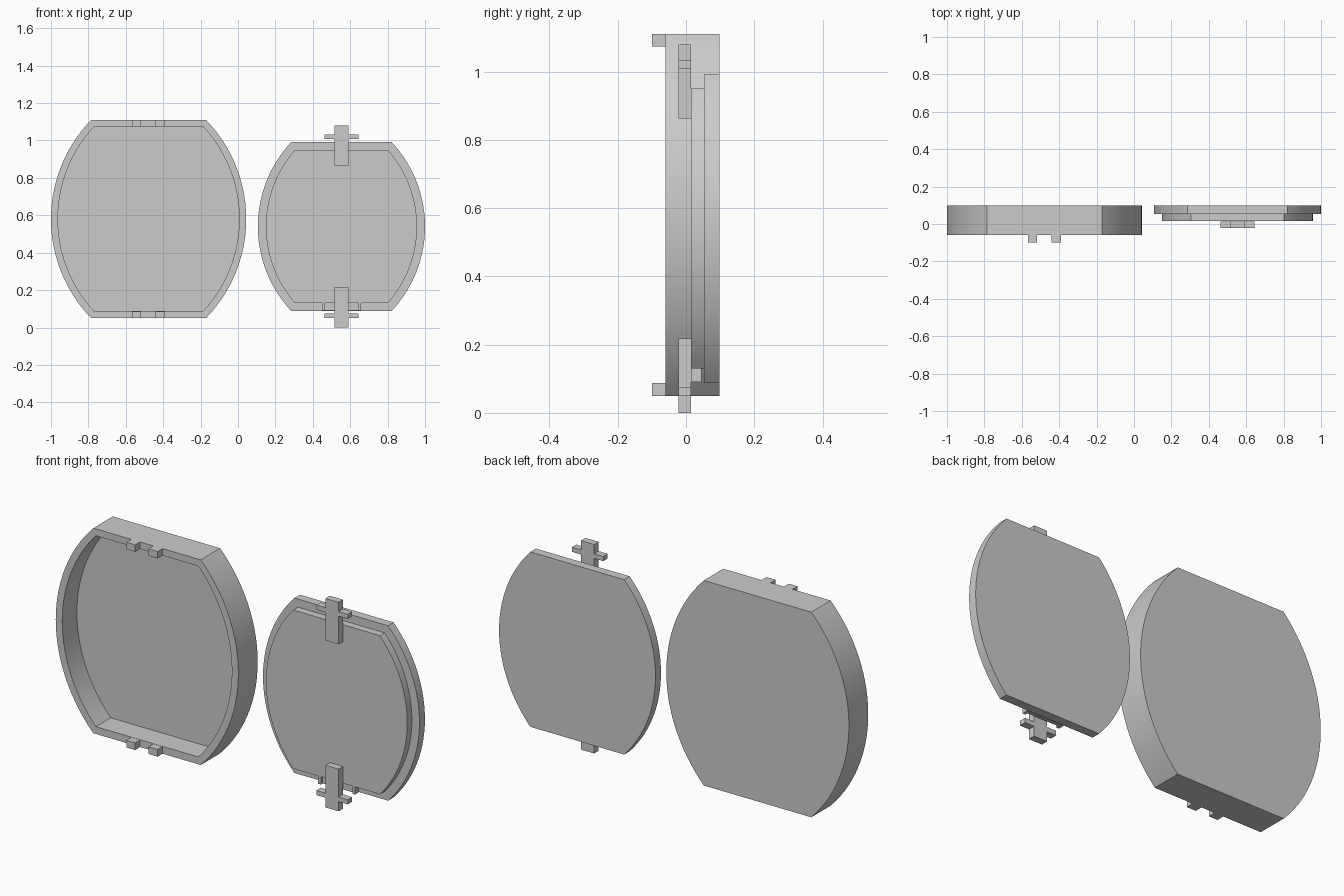
import bpy, bmesh, math

cube = bpy.data.objects.get("Cube")
if cube:
    bpy.data.objects.remove(cube, do_unlink=True)

grey = bpy.data.materials.new("plain grey")
grey.use_nodes = True
grey.diffuse_color = (0.6, 0.6, 0.6, 1)
grey.node_tree.nodes["Principled BSDF"].inputs["Base Color"].default_value = (0.6, 0.6, 0.6, 1)


def finish(bm, name):
    bmesh.ops.recalc_face_normals(bm, faces=bm.faces)
    mesh = bpy.data.meshes.new(name)
    bm.to_mesh(mesh)
    bm.free()
    mesh.materials.append(grey)
    obj = bpy.data.objects.new(name, mesh)
    bpy.context.collection.objects.link(obj)
    return obj


def barrel(cx, half_w, flat, z0, z1, steps=28):
    """Outline with flat top and bottom and one circular arc on each side."""
    h, cz, sag = (z1 - z0) / 2, (z0 + z1) / 2, half_w - flat
    r = (h * h + sag * sag) / (2 * sag)
    a = math.asin(h / r)
    arc = [(half_w - r + r * math.cos(t), r * math.sin(t))
           for t in (a * (2 * i / steps - 1) for i in range(steps + 1))]
    pts = arc + [(-x, -z) for x, z in arc]
    return [(cx + x, cz + z) for x, z in pts]


def stepped_shell(name, levels):
    """Join matching outlines placed at successive depths, capping both ends."""
    bm = bmesh.new()
    rings = [[bm.verts.new((x, y, z)) for x, z in outline] for outline, y in levels]
    n = len(rings[0])
    for a, b in zip(rings, rings[1:]):
        for i in range(n):
            j = (i + 1) % n
            bm.faces.new((a[i], a[j], b[j], b[i]))
    bm.faces.new(rings[0])
    bm.faces.new(rings[-1])
    obj = finish(bm, name)
    bpy.ops.object.select_all(action='DESELECT')
    obj.select_set(True)
    bpy.context.view_layer.objects.active = obj
    bpy.ops.object.shade_smooth_by_angle(angle=math.radians(25))


def box(name, x, y, z):
    bm = bmesh.new()
    bmesh.ops.create_cube(bm, size=1)
    for v in bm.verts:
        v.co = [lo if c < 0 else hi for c, (lo, hi) in zip(v.co, (x, y, z))]
    return finish(bm, name)


def cross_clip(name, z, arm):
    """Upright bar with a shorter crossbar, extruded as one plate."""
    w, s, cx = 0.0375, 0.09, 0.553
    half = [(w, z[0]), (w, arm[0]), (s, arm[0]), (s, arm[1]), (w, arm[1]), (w, z[1])]
    outline = half + [(-x, h) for x, h in reversed(half)]
    bm = bmesh.new()
    face = bm.faces.new([bm.verts.new((cx + x, -0.022, h)) for x, h in outline])
    out = bmesh.ops.extrude_face_region(bm, geom=[face])["geom"]
    moved = [g for g in out if isinstance(g, bmesh.types.BMVert)]
    bmesh.ops.translate(bm, verts=moved, vec=(0, 0.036, 0))
    finish(bm, name)


# Deep case, open to the front
case_outer = barrel(-0.478, 0.522, 0.307, 0.05, 1.11)
case_inner = barrel(-0.478, 0.485, 0.292, 0.088, 1.074)
stepped_shell("case", [(case_outer, 0.098), (case_outer, -0.06),
                       (case_inner, -0.06), (case_inner, 0.06)])

# Paired hinge tabs on the case rim
for end, z in (("top", (1.074, 1.11)), ("bottom", (0.05, 0.087))):
    for side, x in (("right", (-0.568, -0.518)), ("left", (-0.442, -0.39))):
        box(f"{end}_{side}_tab", x, (-0.1, -0.06), z)

# Lid with a raised inner plate
lid_outer = barrel(0.553, 0.447, 0.268, 0.088, 0.992)
lid_inner = barrel(0.553, 0.404, 0.248, 0.13, 0.95)
stepped_shell("lid", [(lid_outer, 0.098), (lid_outer, 0.053),
                      (lid_inner, 0.053), (lid_inner, 0.015)])

# Latch socket under the inner plate
box("socket_back", (0.448, 0.658), (0.03, 0.046), (0.09, 0.13))
for side, x in (("right", (0.448, 0.463)), ("left", (0.643, 0.658))):
    box(f"socket_{side}_rib", x, (0.015, 0.03), (0.09, 0.13))

# Cross-shaped clips at both ends of the lid
cross_clip("top_clip", (0.863, 1.08), (1.008, 1.032))
cross_clip("bottom_clip", (0.0, 0.218), (0.05, 0.074))
